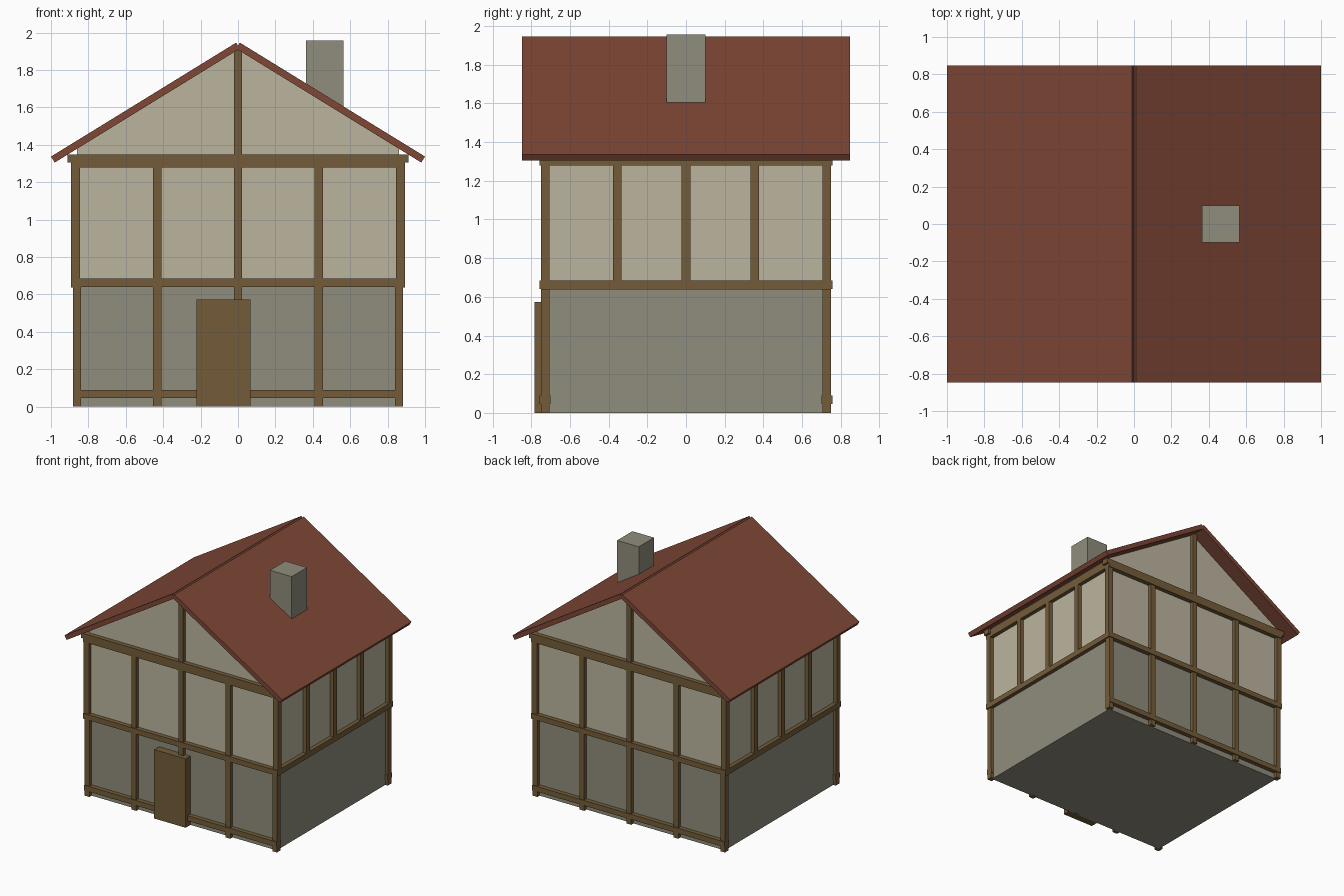
import bpy
import bmesh

cube = bpy.data.objects.get("Cube")
if cube:
    bpy.data.objects.remove(cube, do_unlink=True)


def material(name, rgb):
    m = bpy.data.materials.new(name)
    m.use_nodes = True
    m.diffuse_color = (*rgb, 1)
    m.node_tree.nodes["Principled BSDF"].inputs["Base Color"].default_value = (*rgb, 1)
    return m


plaster = material("cream_plaster", (0.50, 0.46, 0.345))
stone = material("grey_stone", (0.28, 0.27, 0.205))
timber = material("brown_timber", (0.175, 0.107, 0.042))
tile = material("red_tile", (0.21, 0.063, 0.037))


def prism(name, profile, y0, y1, mat):
    """Extrude an (x, z) profile from y0 to y1."""
    bm = bmesh.new()
    face = bm.faces.new([bm.verts.new((x, y0, z)) for x, z in profile])
    out = bmesh.ops.extrude_face_region(bm, geom=[face])
    verts = [v for v in out["geom"] if isinstance(v, bmesh.types.BMVert)]
    bmesh.ops.translate(bm, verts=verts, vec=(0, y1 - y0, 0))
    bmesh.ops.recalc_face_normals(bm, faces=bm.faces)
    mesh = bpy.data.meshes.new(name)
    bm.to_mesh(mesh)
    bm.free()
    mesh.materials.append(mat)
    obj = bpy.data.objects.new(name, mesh)
    bpy.context.collection.objects.link(obj)
    return obj


def box(name, xs, ys, zs, mat):
    (x0, x1), (y0, y1), (z0, z1) = sorted(xs), sorted(ys), sorted(zs)
    return prism(name, [(x0, z0), (x1, z0), (x1, z1), (x0, z1)], y0, y1, mat)


WALL_X, WALL_Y = 0.86, 0.72      # wall panels
POST_Y, BEAM_Y = 0.75, 0.757     # outer faces of the gable timbers
LOW_X, UP_X = 0.883, 0.893       # outer faces of the side timbers
FLOOR, PLATE = 0.66, 1.33        # storey line and top of the upper posts
HALF = 0.022                     # half of a timber's width

# Walls
box("lower_walls", (-WALL_X, WALL_X), (-WALL_Y, WALL_Y), (0, FLOOR), stone)
prism("upper_walls", [(-WALL_X, FLOOR), (WALL_X, FLOOR), (WALL_X, 1.40), (0, 1.925), (-WALL_X, 1.40)],
      -WALL_Y, WALL_Y, plaster)

# Gable end framing
for end, s in (("front", -1), ("back", 1)):
    post, beam = (s * 0.70, s * POST_Y), (s * 0.70, s * BEAM_Y)
    for i, x in enumerate((-0.432, 0, 0.432)):
        box(f"{end}_post_{i + 1}", (x - HALF, x + HALF), post, (0, PLATE), timber)
    box(f"{end}_gable_post", (-HALF, HALF), post, (PLATE, 1.915), timber)
    box(f"{end}_sill_beam", (-LOW_X, LOW_X), beam, (0.047, 0.09), timber)
    box(f"{end}_floor_beam", (-UP_X, UP_X), beam, (0.64, 0.684), timber)
    box(f"{end}_wall_plate", (-UP_X, UP_X), beam, (1.278, 1.31), timber)
    box(f"{end}_tie_beam", (-0.912, 0.912), beam, (1.305, 1.347), timber)

# Side framing and roof slopes
for side, s in (("right", -1), ("left", 1)):
    for end, t in (("front", -1), ("back", 1)):
        corner = (t * 0.705, t * POST_Y)
        box(f"{side}_{end}_lower_corner_post", (s * 0.84, s * LOW_X), corner, (0, FLOOR), timber)
        box(f"{side}_{end}_upper_corner_post", (s * 0.845, s * UP_X), corner, (FLOOR, PLATE), timber)
    for i, y in enumerate((-0.355, 0, 0.355)):
        box(f"{side}_post_{i + 1}", (s * 0.84, s * UP_X), (y - HALF, y + HALF), (FLOOR, PLATE), timber)
    box(f"{side}_floor_beam", (s * 0.84, s * UP_X), (-POST_Y, POST_Y), (0.638, 0.684), timber)
    box(f"{side}_wall_plate", (s * 0.84, s * UP_X), (-POST_Y, POST_Y), (1.278, 1.347), timber)
    slope = [(0.01, 1.946), (1.0, 1.337), (0.98, 1.305), (-0.01, 1.914)]
    prism(f"{side}_roof_slope", [(s * x, z) for x, z in slope], -0.848, 0.848, tile)

# Door and chimney
box("front_door", (-0.222, 0.067), (-0.783, -0.70), (0, 0.572), timber)
box("chimney", (0.364, 0.563), (-0.1, 0.1), (1.5, 1.957), stone)
